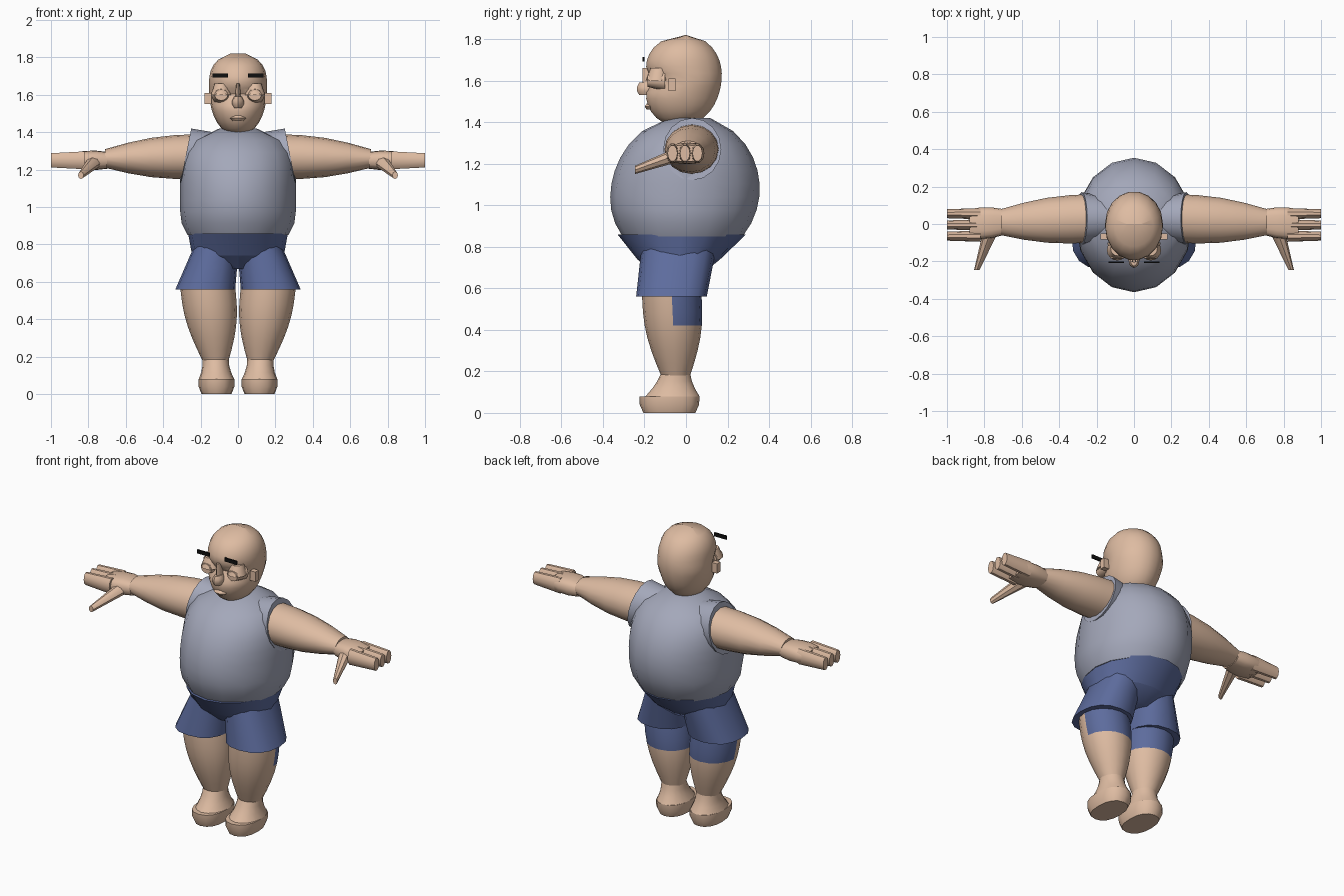
import bpy, bmesh, math
from mathutils import Vector

cube = bpy.data.objects.get("Cube")
if cube:
    bpy.data.objects.remove(cube, do_unlink=True)


def material(name, red, green, blue):
    mat = bpy.data.materials.new(name)
    mat.use_nodes = True
    colour = (red, green, blue, 1)
    mat.diffuse_color = colour
    mat.node_tree.nodes["Principled BSDF"].inputs["Base Color"].default_value = colour
    return mat


SKIN = material("skin", .73, .5, .36)
SHIRT = material("grey_shirt", .37, .39, .49)
NAVY = material("blue_shorts", .11, .15, .34)
BLACK = material("black_brow", .005, .005, .005)

# Directions spanning the cross-section for each axis
ACROSS = {
    "x": (Vector((0, 1, 0)), Vector((0, 0, 1))),
    "y": (Vector((1, 0, 0)), Vector((0, 0, 1))),
    "z": (Vector((1, 0, 0)), Vector((0, 1, 0))),
}


def finish(name, bm, mat, smooth=True):
    bmesh.ops.recalc_face_normals(bm, faces=bm.faces)
    mesh = bpy.data.meshes.new(name)
    bm.to_mesh(mesh)
    bm.free()
    mesh.materials.append(mat)
    obj = bpy.data.objects.new(name, mesh)
    bpy.context.collection.objects.link(obj)
    if smooth:
        bpy.ops.object.select_all(action="DESELECT")
        obj.select_set(True)
        bpy.context.view_layer.objects.active = obj
        bpy.ops.object.shade_smooth_by_angle(angle=math.radians(40))
    return obj


def skin_rings(name, mat, rings, sides=16, square=1):
    """Closed surface over rings given as (centre, half vector, half vector)."""
    def soften(value):
        return math.copysign(abs(value) ** square, value)

    bm = bmesh.new()
    loops = []
    for centre, across, along in rings:
        angles = [math.tau * i / sides for i in range(sides)]
        loops.append([bm.verts.new(centre + across * soften(math.cos(a)) + along * soften(math.sin(a)))
                      for a in angles])
    for lower, upper in zip(loops, loops[1:]):
        for i in range(sides):
            bm.faces.new((lower[i], lower[i - 1], upper[i - 1], upper[i]))
    bm.faces.new(loops[0])
    bm.faces.new(loops[-1])
    return finish(name, bm, mat)


def tube(name, mat, axis, start, end, start_size, end_size,
         bulge=0, steps=1, side=1, shear=0, **options):
    """Tapered tube between two centres, swelling by bulge halfway."""
    start, end = Vector(start), Vector(end)
    first, second = ACROSS[axis]
    rings = []
    for i in range(steps + 1):
        t = i / steps
        swell = bulge * math.sin(math.pi * t)
        half = [a + (b - a) * t + swell for a, b in zip(start_size, end_size)]
        ring = [start.lerp(end, t), first * half[0], second * half[1] - Vector((shear, 0, 0))]
        for vector in ring:
            vector.x *= side
        rings.append(ring)
    return skin_rings(name, mat, rings, **options)


def dome(z, middle, above, below, power):
    """Rounded falloff from one at the middle height to zero at both ends."""
    reach = abs(z - middle) / (above if z > middle else below)
    return math.sqrt(max(0, 1 - reach ** power))


def body(name, mat, bottom, top, steps, width, front, back, **options):
    """Upright rounded form from rules for its width, front and back by height."""
    rings = []
    for i in range(steps + 1):
        z = bottom + (top - bottom) * i / steps
        middle, depth = (back(z) - front(z)) / 2, (back(z) + front(z)) / 2
        rings.append((Vector((0, middle, z)), Vector((width(z), 0, 0)), Vector((0, depth, 0))))
    return skin_rings(name, mat, rings, **options)


def box(name, mat, centre, size):
    bm = bmesh.new()
    bmesh.ops.create_cube(bm, size=1)
    for v in bm.verts:
        v.co = Vector(centre) + v.co * Vector(size)
    return finish(name, bm, mat, smooth=False)


# Round belly and shoulders
body("tank_top", SHIRT, .85, 1.42, steps=9,
     width=lambda z: .31 * dome(z, 1.06, .37, .3, 4),
     front=lambda z: .365 * dome(z, 1.03, .4, .33, 2),
     back=lambda z: .355 * dome(z, 1.08, .36, .36, 2))

# Head with a hollow at eye level under the brow
body("head", SKIN, 1.39, 1.82, steps=14, sides=18,
     width=lambda z: .155 * dome(z, 1.66, .165, .28, 2.5),
     front=lambda z: .2 * dome(z, 1.6, .22, .23, 3) - .04 * math.exp(-((z - 1.6) / .04) ** 2),
     back=lambda z: .175 * dome(z, 1.63, .19, .24, 2))

# Nose and lips
tube("nose", SKIN, "z", (0, -.19, 1.53), (0, -.19, 1.59), (.02, .035), (.02, .035),
     bulge=.013, steps=3, sides=8)
tube("nose_bridge", SKIN, "z", (0, -.18, 1.58), (0, -.18, 1.66), (.015, .03), (.01, .03), sides=8)
for name, edge in (("upper_lip", 1.49), ("lower_lip", 1.46)):
    tube(name, SKIN, "z", (0, -.165, 1.475), (0, -.16, edge), (.045, .036), (.03, .03), sides=10)

# Waist of the shorts, flaring up to the rim
tube("shorts_crotch", NAVY, "z", (0, -.04, .67), (0, -.035, .74), (.12, .12), (.245, .2))
tube("shorts_waist", NAVY, "z", (0, -.035, .74), (0, -.02, .86), (.245, .2), (.267, .31), steps=2)

for label, side in (("left", 1), ("right", -1)):
    def limb(name, mat, axis, start, end, start_size, end_size, **options):
        return tube(f"{label}_{name}", mat, axis, start, end, start_size, end_size,
                    side=side, **options)

    # Face pieces
    limb("eye", SKIN, "y", (.09, -.1, 1.6), (.09, -.185, 1.6), (.052, .05), (.035, .03))
    limb("upper_eyelid", SKIN, "z", (.09, -.14, 1.6), (.09, -.13, 1.66), (.055, .055), (.035, .04))
    box(f"{label}_eyebrow", BLACK, (side * .095, -.205, 1.703), (.084, .008, .023))
    box(f"{label}_ear", SKIN, (side * .16, -.067, 1.58), (.036, .033, .06))

    # Armhole band slanting out from shoulder to armpit
    limb("armhole_band", SHIRT, "x", (.16, .03, 1.27), (.28, .03, 1.27), (.12, .13), (.14, .15),
         shear=.03)

    # Arm, palm, fingers and thumb
    limb("arm", SKIN, "x", (.22, .03, 1.27), (.71, .01, 1.26), (.13, .12), (.07, .05),
         bulge=.02, steps=4)
    limb("palm", SKIN, "x", (.7, .01, 1.25), (.88, 0, 1.25), (.07, .045), (.08, .04),
         bulge=.01, steps=3, square=.75)
    for finger, y in (("front", -.065), ("middle", -.005), ("back", .055)):
        limb(f"{finger}_finger", SKIN, "x", (.82, y, 1.25), (1, y, 1.25), (.03, .05), (.024, .04),
             sides=10)
    limb("thumb", SKIN, "y", (.77, -.05, 1.24), (.84, -.245, 1.17), (.04, .035), (.015, .02),
         sides=8)

    # Flared shorts leg
    limb("shorts_leg", NAVY, "z", (.175, -.07, .56), (.115, -.035, .79), (.16, .17), (.12, .18),
         steps=2, square=.85)

    # Leg with a blue back panel under the hem
    leg = limb("leg", SKIN, "z", (.12, -.05, .18), (.165, -.07, .6), (.07, .07), (.146, .142),
               bulge=.027, steps=7)
    leg.data.materials.append(NAVY)
    for face in leg.data.polygons:
        face.material_index = int(face.center.z > .41 and face.center.y > -.07)

    # Bare foot with a broad toe end
    limb("sole", SKIN, "z", (.115, -.08, 0), (.115, -.08, .08), (.08, .125), (.095, .145),
         bulge=.008, steps=2, square=.85)
    limb("instep", SKIN, "z", (.115, -.065, .08), (.12, -.05, .19), (.095, .13), (.07, .07),
         bulge=-.008, steps=3)
